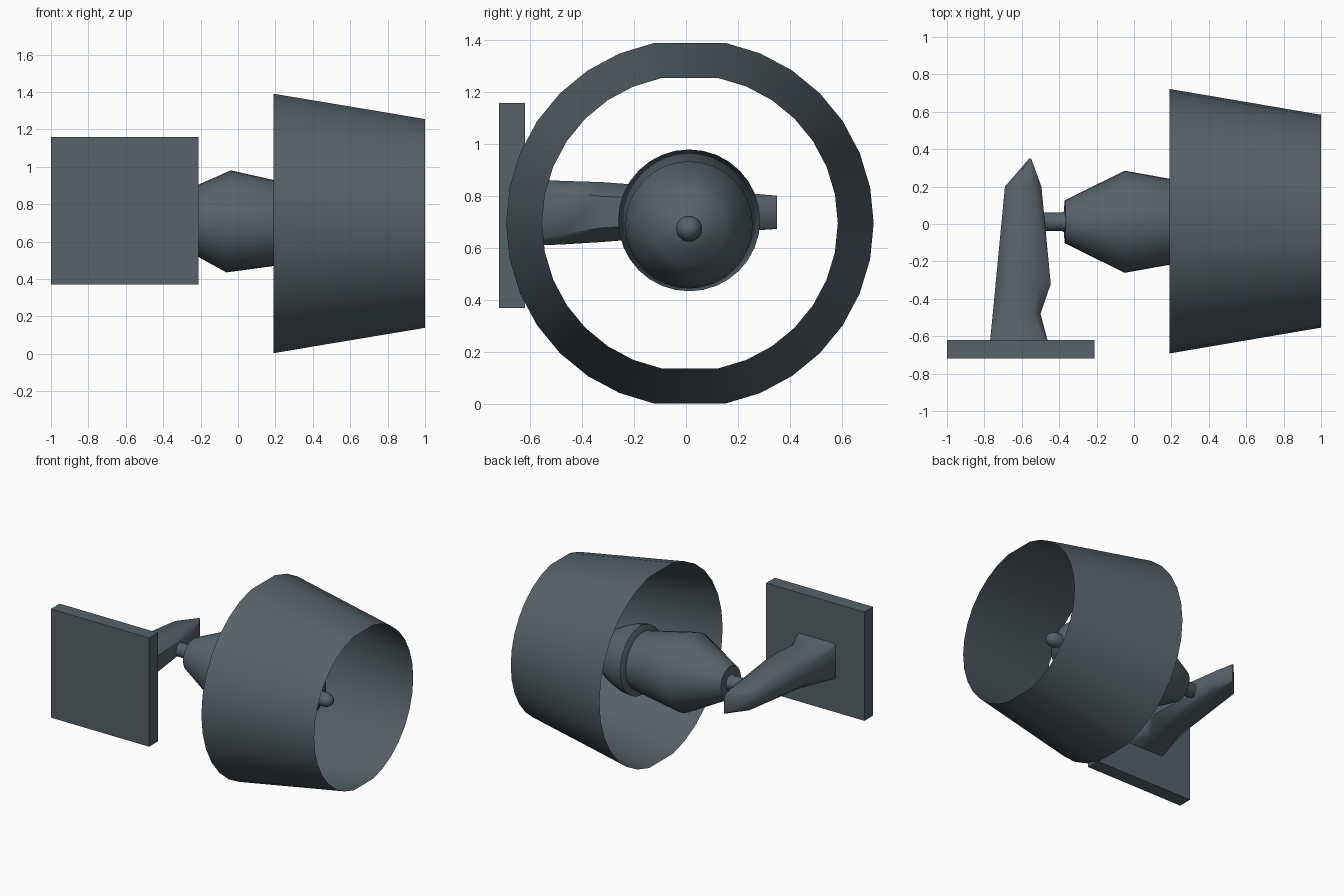
import bpy, bmesh, math
from mathutils import Matrix, Vector

if "Cube" in bpy.data.objects:
    bpy.data.objects.remove(bpy.data.objects["Cube"])

slate = bpy.data.materials.new("slate_grey")
slate.diffuse_color = (0.092, 0.122, 0.140, 1)
slate.use_nodes = True
slate.node_tree.nodes["Principled BSDF"].inputs["Base Color"].default_value = slate.diffuse_color


def finish(name, bm, angle=None):
    """Turn a bmesh into an object, with optional smooth shading."""
    bmesh.ops.recalc_face_normals(bm, faces=bm.faces)
    mesh = bpy.data.meshes.new(name)
    bm.to_mesh(mesh)
    bm.free()
    mesh.materials.append(slate)
    ob = bpy.data.objects.new(name, mesh)
    bpy.context.collection.objects.link(ob)
    if angle:
        bpy.ops.object.select_all(action='DESELECT')
        ob.select_set(True)
        bpy.context.view_layer.objects.active = ob
        bpy.ops.object.shade_smooth_by_angle(angle=math.radians(angle))
    return ob


def loft(rings, caps=True):
    """Bridge closed rings of points that all have the same count."""
    bm = bmesh.new()
    loops = [[bm.verts.new(p) for p in ring] for ring in rings]
    n = len(loops[0])
    for a, b in zip(loops, loops[1:]):
        for i in range(n):
            j = (i + 1) % n
            bm.faces.new((a[i], a[j], b[j], b[i]))
    if caps:
        bm.faces.new(loops[0])
        bm.faces.new(loops[-1])
    return bm


def circle(x, r, angles, y=0.0, z=0.0):
    return [Vector((x, y + r * math.cos(a), z + r * math.sin(a))) for a in angles]


full = [math.tau * i / 32 for i in range(32)]

# wall plate
bm = bmesh.new()
bmesh.ops.create_cube(bm, size=1)
bmesh.ops.scale(bm, vec=(0.79, 0.10, 0.79), verts=bm.verts)
bmesh.ops.translate(bm, vec=(-0.605, -0.67, 0.765), verts=bm.verts)
finish("wall_plate", bm)

# tapered open shroud, flat at the very top and bottom
flat = [a for i, a in enumerate(full) if i not in (8, 24)]
bm = loft([circle(0.19, 0.707, flat, 0.015, 0.697),
           circle(1.0, 0.569, flat, 0.015, 0.697)], caps=False)
finish("shroud", bm, 40)

# turned body: shaft, motor cone, hub dome and nose, slightly tilted down
tilt = Matrix.Translation((-0.05, 0.012, 0.708)) @ Matrix.Rotation(math.radians(2.5), 4, 'Y')


def lathe(name, profile, angle):
    bm = loft([circle(x + 0.05, r, full) for x, r in profile])
    bmesh.ops.transform(bm, matrix=tilt, verts=bm.verts)
    finish(name, bm, angle)


lathe("shaft", [(-0.60, 0.049), (-0.39, 0.049), (-0.36, 0.06)], 40)
lathe("motor_body", [(-0.37, 0.115), (-0.05, 0.273), (0.19, 0.23), (0.36, 0.20)], 50)
lathe("hub_dome", [(0.33, 0.20), (0.35, 0.245), (0.42, 0.235), (0.50, 0.205),
                   (0.56, 0.175), (0.60, 0.145), (0.63, 0.09), (0.66, 0.05)], 40)
lathe("nose_tip", [(0.64, 0.046), (0.69, 0.05), (0.72, 0.045), (0.745, 0.028),
                   (0.755, 0.006)], 50)


# support arm: chamfered box sections along y
def section(y, x0, x1, z0, z1, c):
    cx, cz = c * (x1 - x0), c * (z1 - z0)
    return [(x0 + cx, y, z0), (x1 - cx, y, z0), (x1, y, z0 + cz), (x1, y, z1 - cz),
            (x1 - cx, y, z1), (x0 + cx, y, z1), (x0, y, z1 - cz), (x0, y, z0 + cz)]


bm = loft([section(-0.63, -0.77, -0.46, 0.61, 0.868, 0.03),
           section(-0.48, -0.755, -0.50, 0.615, 0.86, 0.16),
           section(-0.32, -0.74, -0.445, 0.625, 0.855, 0.24),
           section(0.20, -0.69, -0.495, 0.665, 0.815, 0.22),
           section(0.35, -0.56, -0.55, 0.675, 0.803, 0.03)])
finish("support_arm", bm, 50)
